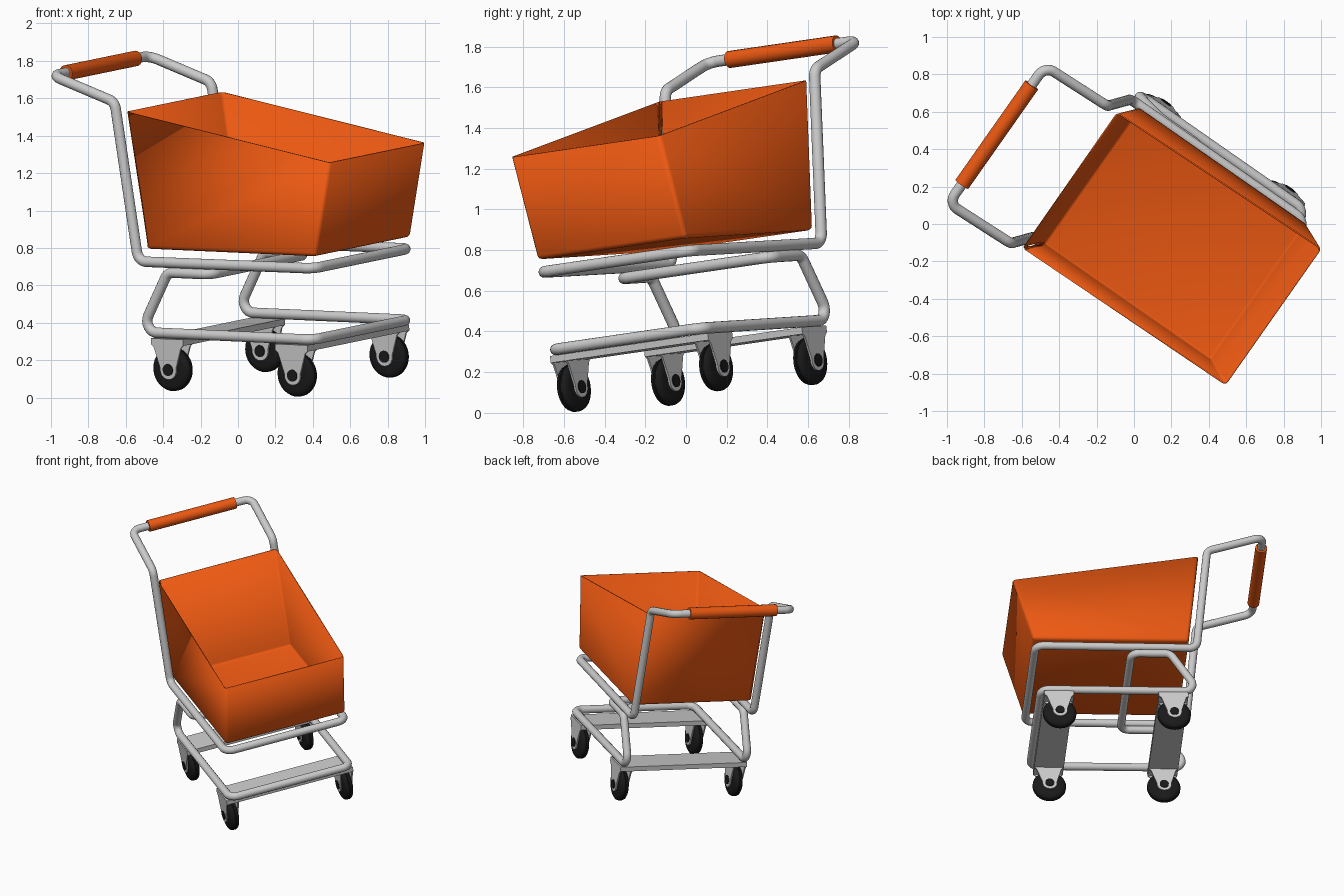
import bpy, bmesh, math
from mathutils import Matrix, Vector

if "Cube" in bpy.data.objects:
    bpy.data.objects.remove(bpy.data.objects["Cube"])

# cart frame: local x = forward, y = across, z = up (cart is turned and slightly tilted)
U = Vector((0.82, -0.571, -0.037)).normalized()
V = Vector((0.57, 0.813, 0.118))
V = (V - U * V.dot(U)).normalized()
W = U.cross(V)
M = Matrix((U, V, W)).transposed().to_4x4() @ Matrix.Translation((0, 0.178, 0))


def material(name, col):
    m = bpy.data.materials.new(name)
    m.diffuse_color = (*col, 1)
    m.use_nodes = True
    m.node_tree.nodes["Principled BSDF"].inputs["Base Color"].default_value = m.diffuse_color
    return m


ORANGE = material("orange plastic", (0.85, 0.1, 0.006))
BLACK = material("black rubber", (0.01, 0.01, 0.01))


def finish(name, bm, mat=None, angle=35):
    bmesh.ops.recalc_face_normals(bm, faces=bm.faces[:])
    me = bpy.data.meshes.new(name)
    bm.to_mesh(me)
    bm.free()
    ob = bpy.data.objects.new(name, me)
    bpy.context.collection.objects.link(ob)
    ob.matrix_world = M
    if mat:
        me.materials.append(mat)
    bpy.ops.object.select_all(action='DESELECT')
    ob.select_set(True)
    bpy.context.view_layer.objects.active = ob
    bpy.ops.object.shade_smooth_by_angle(angle=math.radians(angle))
    return ob


def fillet(pts, rad, closed, n=8):
    pts = [Vector(p) for p in pts]
    out = []
    for i, p in enumerate(pts):
        if not closed and i in (0, len(pts) - 1):
            out.append(p)
            continue
        a = (pts[i - 1] - p).normalized()
        b = (pts[(i + 1) % len(pts)] - p).normalized()
        half = a.angle(b) / 2
        t = rad / math.tan(half)
        c = p + (a + b).normalized() * (rad / math.sin(half))
        s, e = (p + a * t - c).normalized(), (p + b * t - c).normalized()
        out += [c + s.slerp(e, k / n) * rad for k in range(n + 1)]
    return out


def tube(name, pts, r, rad=0.06, closed=True, mat=None):
    path = fillet(pts, rad, closed)
    cu = bpy.data.curves.new(name, 'CURVE')
    cu.dimensions = '3D'
    cu.bevel_depth = r
    cu.bevel_resolution = 6
    cu.use_fill_caps = True
    sp = cu.splines.new('POLY')
    sp.points.add(len(path) - 1)
    for q, p in zip(sp.points, path):
        q.co = (*p, 1)
    sp.use_cyclic_u = closed
    tmp = bpy.data.objects.new(name + "_path", cu)
    bpy.context.collection.objects.link(tmp)
    bpy.context.view_layer.update()
    me = tmp.evaluated_get(bpy.context.evaluated_depsgraph_get()).to_mesh()
    bm = bmesh.new()
    bm.from_mesh(me)
    bpy.data.objects.remove(tmp)
    bmesh.ops.remove_doubles(bm, verts=bm.verts[:], dist=1e-5)
    return finish(name, bm, mat)


def mirrored(half):
    # near-side half of a loop, returned along the far side
    return [(x, -y, z) for x, y, z in half] + [(x, y, z) for x, y, z in reversed(half)]


def prism(name, profile, y0, y1, mat=None):
    bm = bmesh.new()
    f = bm.faces.new([bm.verts.new((x, y0, z)) for x, z in profile])
    ext = bmesh.ops.extrude_face_region(bm, geom=[f])
    bmesh.ops.translate(bm, vec=(0, y1 - y0, 0),
                        verts=[g for g in ext['geom'] if isinstance(g, bmesh.types.BMVert)])
    # extruding keeps the first cap only when the region is open, so close any hole
    bmesh.ops.holes_fill(bm, edges=bm.edges[:], sides=0)
    return finish(name, bm, mat)


def lathe(name, profile, x, y, z, mat, seg=40):
    bm = bmesh.new()
    vs = [bm.verts.new((x, y + d, z + r)) for d, r in profile]
    es = [bm.edges.new(p) for p in zip(vs, vs[1:])]
    bmesh.ops.spin(bm, geom=vs + es, cent=(x, y, z), axis=(0, 1, 0),
                   angle=2 * math.pi, steps=seg)
    bmesh.ops.remove_doubles(bm, verts=bm.verts[:], dist=1e-5)
    return finish(name, bm, mat)


# basket: open sloped box with softened edges
S = 0.443
side = [(-0.367, 0.826), (0.722, 0.826), (0.840, 1.33), (-0.468, 1.555)]
bm = bmesh.new()
L = [bm.verts.new((x, -S, z)) for x, z in side]
R = [bm.verts.new((x, S, z)) for x, z in side]
for f in (L, R, [L[0], L[1], R[1], R[0]], [L[1], L[2], R[2], R[1]], [L[3], L[0], R[0], R[3]]):
    bm.faces.new(f)
bmesh.ops.bevel(bm, geom=[e for e in bm.edges if not e.is_boundary], offset=0.015,
                segments=3, profile=0.5, affect='EDGES')
basket = finish("basket", bm, ORANGE, 40)
sol = basket.modifiers.new("wall", 'SOLIDIFY')
sol.thickness = 0.008
sol.offset = -1

# upper tube: handle, uprights and basket support in one loop
T, H = 0.028, 0.452
tube("handle_frame", mirrored([(-0.94, H, 1.732), (-0.54, H, 1.605),
                               (-0.425, H, 0.75), (0.715, H, 0.755)]), T)
tube("handle_grip", [(-0.94, -0.327, 1.732), (-0.94, 0.327, 1.732)], 0.042,
     closed=False, mat=ORANGE)

# lower tube: wheel frame rising at the back to a crossbar
tube("lower_frame", mirrored([(0.695, H, 0.37), (-0.425, H, 0.37),
                              (-0.235, H, 0.698), (0.04, H, 0.698)]), T)

# axle plates, forks, wheels and hubs
AX, YC, RW = 0.175, 0.43, 0.118
tire = [(-0.034, 0), (-0.034, 0.085), (-0.031, 0.1), (-0.022, 0.113), (-0.01, RW),
        (-0.005, RW), (-0.003, 0.112), (0.003, 0.112), (0.005, RW), (0.01, RW),
        (0.022, 0.113), (0.031, 0.1), (0.034, 0.085), (0.034, 0)]
hub = [(-0.052, 0), (-0.052, 0.032), (0.052, 0.032), (0.052, 0)]
for end, x in (("front", 0.57), ("rear", -0.24)):
    prism(end + "_axle_plate", [(x - 0.105, 0.342), (x + 0.105, 0.342),
                                (x + 0.105, 0.308), (x - 0.105, 0.308)], -0.477, 0.477)
    arc = [(x + 0.052 * math.cos(a), AX + 0.052 * math.sin(a))
           for a in (math.radians(10 - 200 * k / 14) for k in range(15))]
    fork = [(x - 0.105, 0.342), (x + 0.105, 0.342), (x + 0.105, 0.31), (x + 0.088, 0.295)] \
        + arc + [(x - 0.088, 0.295), (x - 0.105, 0.31)]
    for s, tag in ((-1, "right"), (1, "left")):
        n = f"{end}_{tag}_"
        for d in (-0.042, 0.042):
            prism(n + "fork", fork, s * YC + d - 0.005, s * YC + d + 0.005)
        lathe(n + "wheel", tire, x, s * YC, AX, BLACK)
        lathe(n + "hub", hub, x, s * YC, AX, BLACK, 20)
